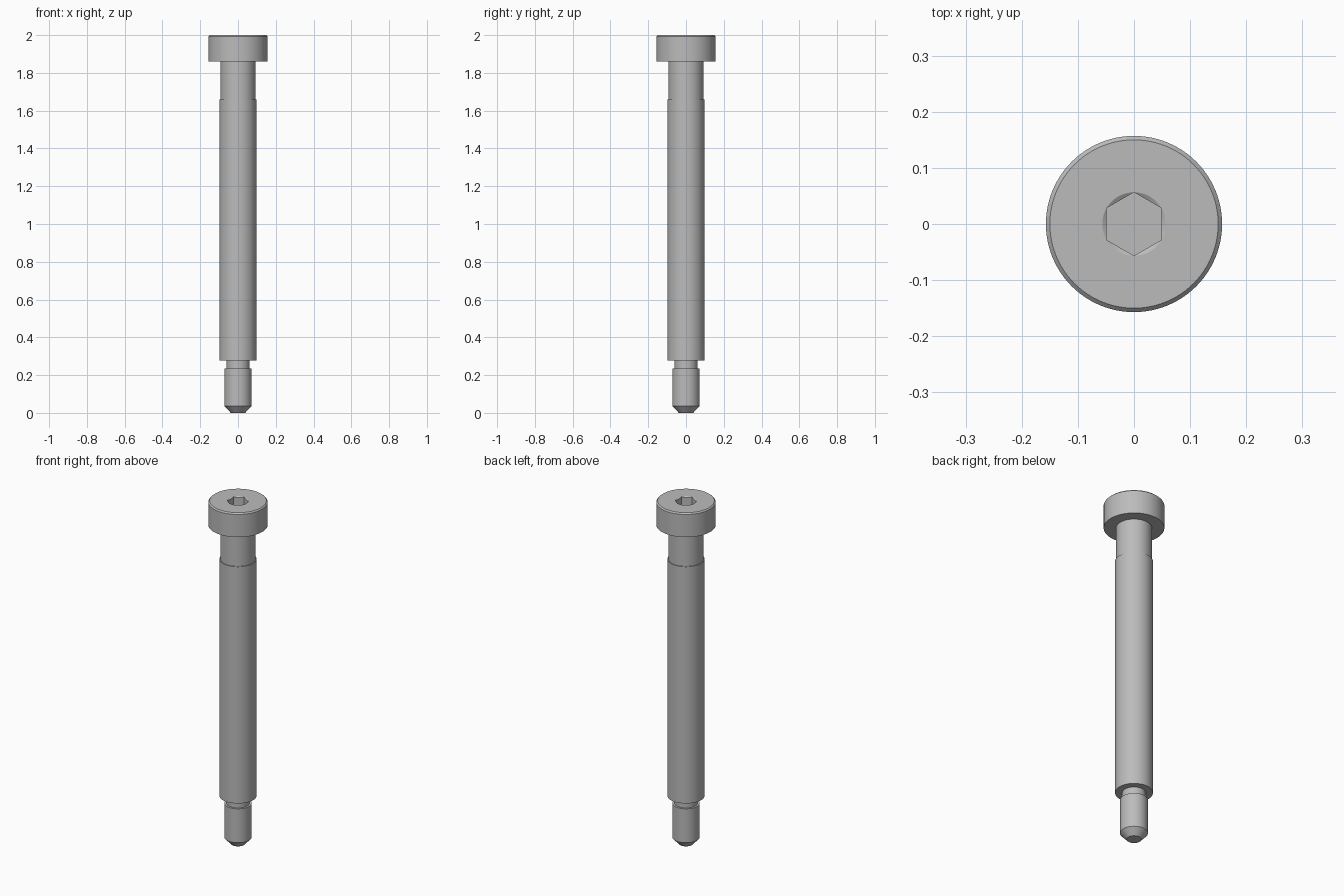
import bpy, bmesh, math

if "Cube" in bpy.data.objects:
    bpy.data.objects.remove(bpy.data.objects["Cube"])

SIDES = 96
SOCKET_R = 0.0565      # corner radius of the hex socket
SOCKET_FLOOR = 1.92


def hex_radius(a):
    """Distance from the axis to a hexagon with corners on the y axis."""
    off = (a + math.pi / 6) % (math.pi / 3) - math.pi / 6
    return SOCKET_R * math.cos(math.pi / 6) / math.cos(off)


def countersink(a):
    """Cone meeting the hex walls: deepest at the middle of each flat."""
    r = hex_radius(a)
    return r, 2.0 - (SOCKET_R - r) * 0.6


# Profile from tip to head, then down into the socket
profile = [
    (0.038, 0.0), (0.072, 0.037), (0.072, 0.235),    # threaded tip
    (0.061, 0.235), (0.061, 0.278),                  # undercut
    (0.098, 0.278), (0.098, 1.66),                   # shoulder
    (0.093, 1.66), (0.093, 1.86),                    # neck
    (0.157, 1.86), (0.157, 1.993), (0.150, 2.0),     # head
    (SOCKET_R, 2.0), countersink,                    # socket rim
    lambda a: (hex_radius(a), SOCKET_FLOOR),         # socket wall
]

bm = bmesh.new()
rings = []
for p in profile:
    ring = []
    for i in range(SIDES):
        a = 2 * math.pi * i / SIDES
        r, z = p(a) if callable(p) else p
        ring.append(bm.verts.new((r * math.cos(a), r * math.sin(a), z)))
    rings.append(ring)
for lo, hi in zip(rings, rings[1:]):
    for i in range(SIDES):
        j = (i + 1) % SIDES
        bm.faces.new((lo[i], lo[j], hi[j], hi[i]))

# Tip end and socket floor
bm.faces.new(rings[0][::-1])
bm.faces.new(rings[-1])
bmesh.ops.remove_doubles(bm, verts=bm.verts, dist=1e-5)
bmesh.ops.recalc_face_normals(bm, faces=bm.faces)

mesh = bpy.data.meshes.new("shoulder_screw")
bm.to_mesh(mesh)
bm.free()
screw = bpy.data.objects.new("shoulder_screw", mesh)
bpy.context.collection.objects.link(screw)

steel = bpy.data.materials.new("steel_grey")
steel.diffuse_color = (0.5, 0.5, 0.5, 1)
steel.use_nodes = True
steel.node_tree.nodes["Principled BSDF"].inputs["Base Color"].default_value = steel.diffuse_color
mesh.materials.append(steel)

bpy.context.view_layer.objects.active = screw
screw.select_set(True)
bpy.ops.object.shade_smooth_by_angle(angle=math.radians(25))
